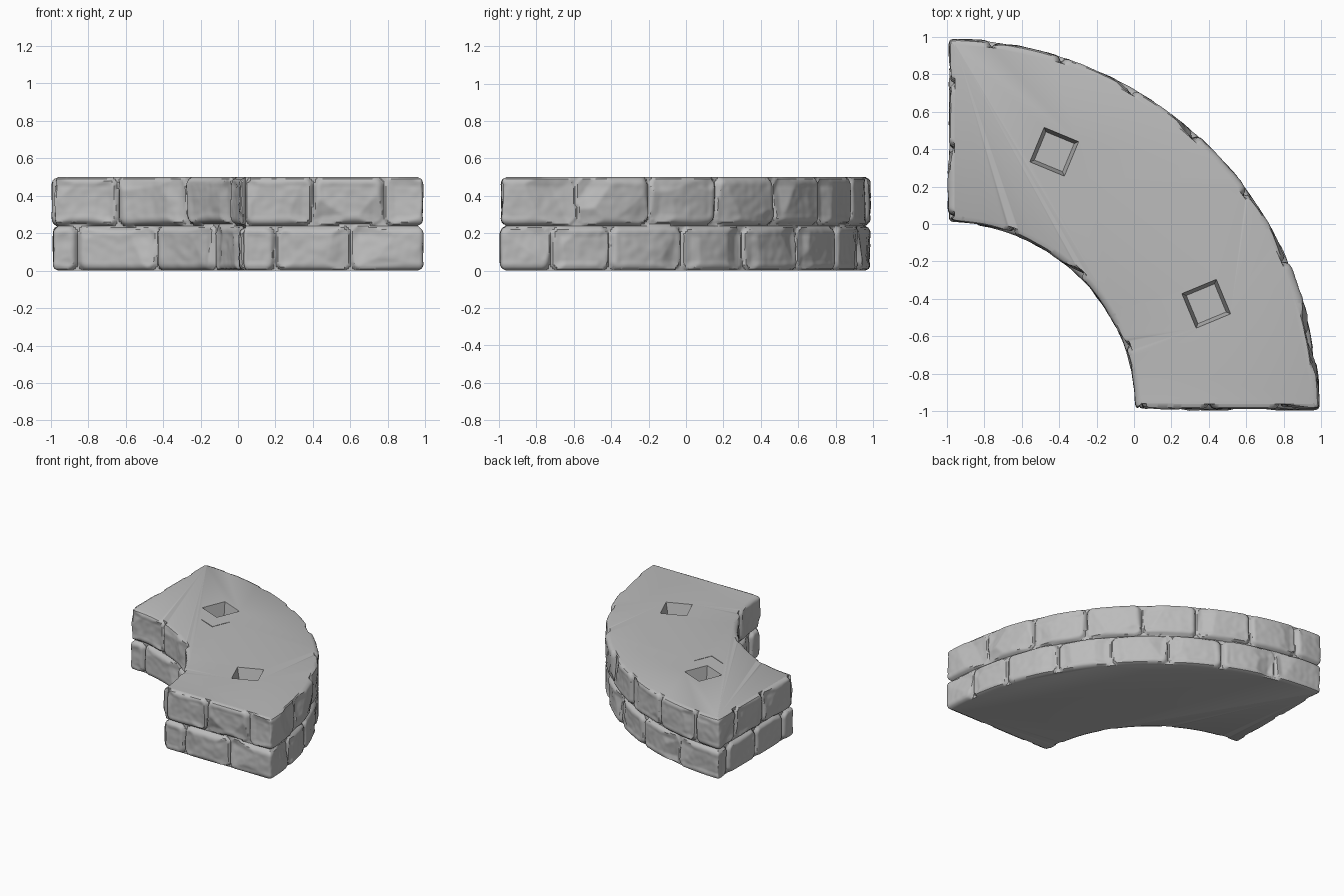
import bpy, bmesh, math, random
from mathutils import Vector, Matrix, noise

random.seed(7)
if "Cube" in bpy.data.objects:
    bpy.data.objects.remove(bpy.data.objects["Cube"])

HEIGHT, COURSE = 0.5, 0.24        # full height, joint between the two courses
R_OUT, R_IN = 2.0, 1.0            # quarter ring around the corner (-1, -1)
ARC_OUT, ARC_IN = R_OUT * math.pi / 2, R_IN * math.pi / 2
TOTAL = ARC_OUT + ARC_IN + 2
COLS, ROWS = 640, 50
ROUND, GAP, DEPTH = 0.05, 0.005, 0.043

stone = bpy.data.materials.new("grey stone")
stone.use_nodes = True
stone.diffuse_color = (0.5, 0.5, 0.5, 1)
stone.node_tree.nodes["Principled BSDF"].inputs["Base Color"].default_value = (0.5, 0.5, 0.5, 1)


def outline(s):
    """Point on the plan outline at distance s, counter-clockwise."""
    if s < ARC_OUT:
        a = s / R_OUT
        return Vector((R_OUT * math.cos(a) - 1, R_OUT * math.sin(a) - 1, 0))
    s -= ARC_OUT
    if s < 1:
        return Vector((-1, 1 - s, 0))
    s -= 1
    if s < ARC_IN:
        a = math.pi / 2 - s / R_IN
        return Vector((R_IN * math.cos(a) - 1, R_IN * math.sin(a) - 1, 0))
    return Vector((s - ARC_IN, -1, 0))


def course_joints(outer, left, inner, front):
    """Upright joints: angles on the arcs, y on the left end, x on the front end."""
    return ([R_OUT * math.radians(a) for a in outer]
            + [ARC_OUT + 1 - y for y in left]
            + [ARC_OUT + 1 + ARC_IN - R_IN * math.radians(a) for a in inner]
            + [ARC_OUT + 1 + ARC_IN + x for x in front])


upper = course_joints((12, 24, 36, 48, 60, 72, 83), (0.75, 0.4, 0.04), (70, 45, 20), (0.03, 0.4, 0.78))
lower = course_joints((8, 17.5, 29.7, 41.5, 54, 65.5, 78), (0.85, 0.5, 0.15), (82, 57, 32, 8), (0.0, 0.2, 0.6))


def chisel_cuts():
    """Random set-back, and slanted planes that knock facets off one stone."""
    cuts = []
    for _ in range(4):
        a = random.uniform(0, 2 * math.pi)
        slope = random.uniform(0.12, 0.4)
        cuts.append((slope * math.cos(a), slope * math.sin(a), slope * random.uniform(0.07, 0.13)))
    return random.uniform(0, 0.012), cuts


cuts = {id(c): [chisel_cuts() for _ in c] for c in (upper, lower)}


def inset(s, z, p):
    """How far the stone surface lies behind the outline."""
    q = Vector((p.x, p.y, z))
    wob = noise.noise(q * 5) * 0.014
    zj = COURSE + 0.016 * noise.noise(p * 4)
    joints = upper if z > zj else lower
    z0, z1 = (zj, HEIGHT) if z > zj else (0, zj)
    s = (s + wob) % TOTAL
    k = sum(j <= s for j in joints) % len(joints)
    ahead = (joints[k] - s) % TOTAL
    behind = (s - joints[k - 1]) % TOTAL
    # rounded pillow shape with a narrow mortar groove
    u = 1 - min(1, max(0, min(ahead, behind) - GAP) / ROUND)
    v = 1 - min(1, max(0, abs(z - zj) - GAP) / ROUND)
    edge = 1 - min(1, min(z, HEIGHT - z) / ROUND)
    e = min(1, math.hypot(u, max(v, edge)))
    d = DEPTH * (1 - math.sqrt(1 - e * e))
    # chiselled facets
    back, planes = cuts[id(joints)][k]
    du, dz = (behind - ahead) / 2, z - (z0 + z1) / 2
    chip = max([0] + [a * du + b * dz - c for a, b, c in planes])
    rough = 0.006 * (1 + noise.noise(q * 7)) + 0.003 * noise.noise(q * 22)
    return max(0, min(0.06, max(d, min(chip, 0.035)) + (back + rough) * (1 - e)))


# plan outline with softened corners
params = [TOTAL * i / COLS for i in range(COLS)]
pts = [outline(s) for s in params]
for _ in range(14):
    pts = [(pts[i - 1] + pts[i] * 2 + pts[(i + 1) % COLS]) / 4 for i in range(COLS)]
normals = []
for i in range(COLS):
    t = (pts[(i + 3) % COLS] - pts[i - 3]).normalized()
    normals.append(Vector((t.y, -t.x, 0)))

# stone block: displaced wall rings closed by flat top and bottom
bm = bmesh.new()
rings = []
for r in range(ROWS + 1):
    z = HEIGHT * r / ROWS
    ring = []
    for s, p, n in zip(params, pts, normals):
        co = p - n * inset(s, z, p)
        ring.append(bm.verts.new((co.x, co.y, z)))
    rings.append(ring)
for a, b in zip(rings, rings[1:]):
    for i in range(COLS):
        j = (i + 1) % COLS
        bm.faces.new((a[i], a[j], b[j], b[i]))
bm.faces.new(rings[-1])
bm.faces.new(rings[0][::-1])
mesh = bpy.data.meshes.new("curved_stone_wall")
bm.to_mesh(mesh)
bm.free()
mesh.materials.append(stone)
wall = bpy.data.objects.new("curved_stone_wall", mesh)
bpy.context.collection.objects.link(wall)

# cutter: two tapered square sockets and a fine L-shaped crack in the top
bm = bmesh.new()
for deg in (22.5, 67.5):
    a = math.radians(deg)
    place = Matrix.Translation((1.5 * math.cos(a) - 1, 1.5 * math.sin(a) - 1, HEIGHT))
    place = place @ Matrix.Rotation(a + math.pi / 4, 4, 'Z')
    bmesh.ops.create_cone(bm, cap_ends=True, segments=4, radius1=0.115, radius2=0.167,
                          depth=0.2, matrix=place)
turn = Matrix.Translation((-0.305, 0.105, HEIGHT)) @ Matrix.Rotation(math.radians(67.5), 4, 'Z')
groove = [(0, 0), (0.15, 0), (0.15, -0.005), (-0.005, -0.005), (-0.005, 0.15), (0, 0.15)]
low = [bm.verts.new(turn @ Vector((x, y, -0.008))) for x, y in groove]
high = [bm.verts.new(turn @ Vector((x, y, 0.02))) for x, y in groove]
bm.faces.new(low)
bm.faces.new(high[::-1])
for i in range(len(groove)):
    j = (i + 1) % len(groove)
    bm.faces.new((low[j], low[i], high[i], high[j]))
bmesh.ops.recalc_face_normals(bm, faces=bm.faces)
cut_mesh = bpy.data.meshes.new("socket_cutter")
bm.to_mesh(cut_mesh)
bm.free()
cut_mesh.materials.append(stone)
cutter = bpy.data.objects.new("socket_cutter", cut_mesh)
bpy.context.collection.objects.link(cutter)
cutter.hide_render = True

mod = wall.modifiers.new("sockets", 'BOOLEAN')
mod.operation, mod.solver, mod.object = 'DIFFERENCE', 'EXACT', cutter
bpy.context.view_layer.objects.active = wall
wall.select_set(True)
bpy.ops.object.modifier_apply(modifier=mod.name)
bpy.data.objects.remove(cutter)
bpy.ops.object.shade_smooth_by_angle(angle=math.radians(35))
